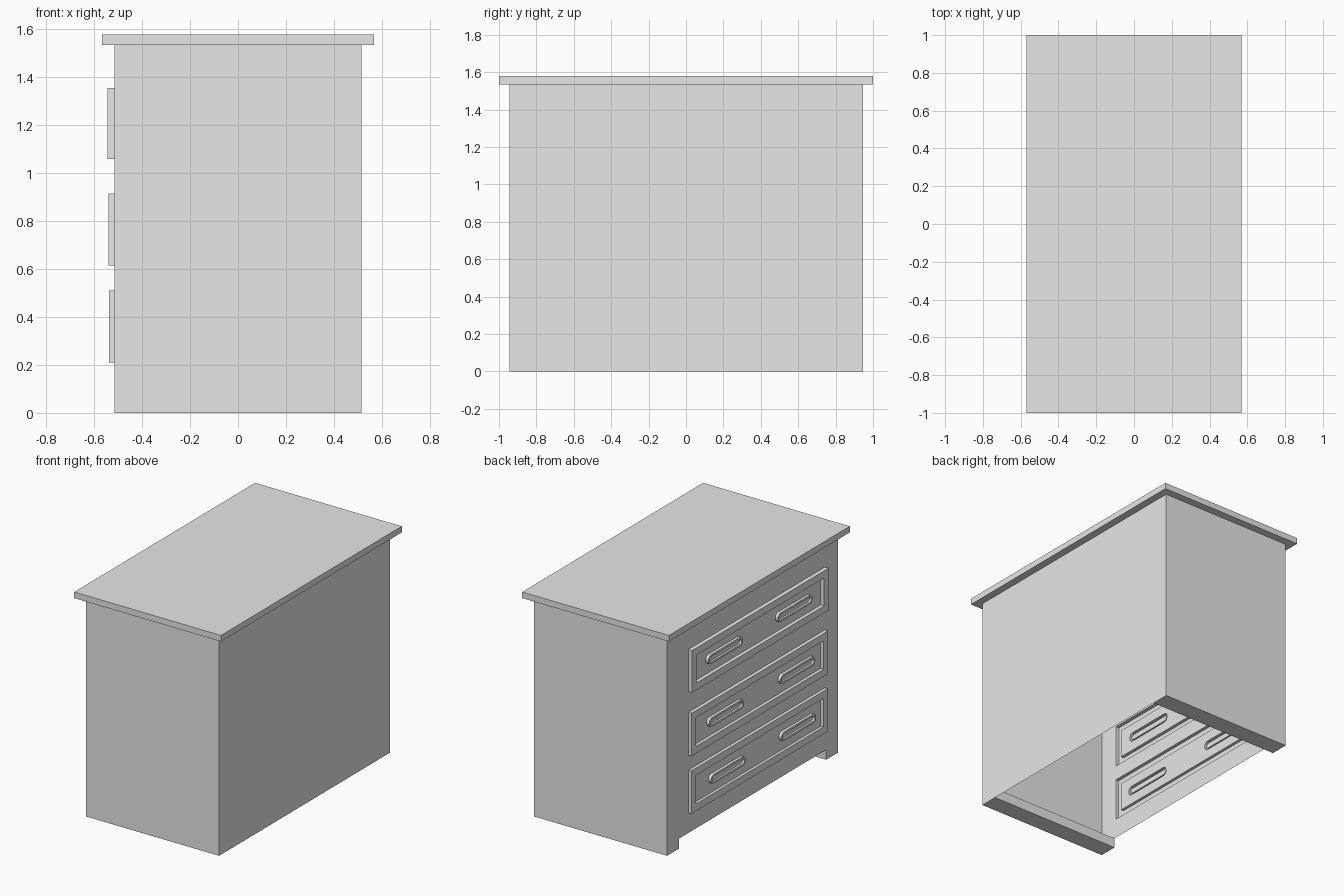
import bpy, bmesh, math
from mathutils import Vector

cube = bpy.data.objects.get("Cube")
if cube:
    bpy.data.objects.remove(cube, do_unlink=True)

grey = bpy.data.materials.new("plain_grey")
grey.use_nodes = True
grey.diffuse_color = (0.8, 0.8, 0.8, 1)
grey.node_tree.nodes["Principled BSDF"].inputs["Base Color"].default_value = (0.8, 0.8, 0.8, 1)

X, Y, Z = Vector((1, 0, 0)), Vector((0, 1, 0)), Vector((0, 0, 1))
HX, HY, TOP = 0.515, 0.945, 1.535          # cabinet half depth, half width, height
LEG_W, LEG_H = 0.13, 0.07
D_MIN, D_MAX = -0.80, 0.71                 # drawer ends along y


def finish(name, bm):
    bmesh.ops.remove_doubles(bm, verts=bm.verts[:], dist=0.0001)
    mesh = bpy.data.meshes.new(name)
    bm.to_mesh(mesh)
    bm.free()
    mesh.materials.append(grey)
    obj = bpy.data.objects.new(name, mesh)
    bpy.context.collection.objects.link(obj)
    return obj


def rect(bm, corner, u, v):
    """One quad from a corner and two sides; it faces along u x v."""
    c = Vector(corner)
    return bm.faces.new([bm.verts.new(p) for p in (c, c + u, c + u + v, c + v)])


def push(bm, face, distance):
    """Extrude a face along x, leaving its old place open."""
    new = bmesh.ops.extrude_discrete_faces(bm, faces=[face])["faces"][0]
    bmesh.ops.translate(bm, verts=new.verts[:], vec=X * distance)
    return new


def inset(bm, face, width):
    bmesh.ops.inset_region(bm, faces=[face], thickness=width,
                           use_boundary=True, use_even_offset=True)
    return face


def panel(bm, y0, y1, z0, z1, x=-HX):
    """Upright quad facing -x."""
    return rect(bm, (x, y1, z0), -Y * (y1 - y0), Z * (z1 - z0))


# Drawers: bottom, top, x of the frame front, handle centres
drawers = {
    "top_drawer": (1.06, 1.355, -0.545, (0.33, -0.44)),
    "middle_drawer": (0.615, 0.915, -0.541, (0.32, -0.47)),
    "bottom_drawer": (0.21, 0.51, -0.538, (0.30, -0.48)),
}

# Cabinet shell: thin walls, open underneath
bm = bmesh.new()
rect(bm, (HX, -HY, 0), Y * 2 * HY, Z * TOP)
rect(bm, (-HX, -HY, 0), X * 2 * HX, Z * TOP)
rect(bm, (HX, HY, 0), -X * 2 * HX, Z * TOP)
# Drawer side of the shell, with an opening behind each drawer
panel(bm, -HY, D_MIN, LEG_H, TOP)
panel(bm, D_MAX, HY, LEG_H, TOP)
z = LEG_H
for low, high, _, _ in sorted(drawers.values()):
    panel(bm, D_MIN, D_MAX, z, low)
    z = high
panel(bm, D_MIN, D_MAX, z, TOP)
# Foot rails along both ends
for s in (-1, 1):
    inner = HY - LEG_W
    y0, y1 = sorted((s * inner, s * HY))
    panel(bm, y0, y1, 0, LEG_H)
    rect(bm, (-HX, y0, 0), Y * LEG_W, X * 2 * HX)
    rect(bm, (-s * HX, s * inner, 0), X * s * 2 * HX, Z * LEG_H)
finish("cabinet_shell", bm)

# Table top
bm = bmesh.new()
bmesh.ops.create_cube(bm, size=1)
for v in bm.verts:
    v.co = (v.co.x * 1.136, v.co.y * 2, 1.5565 + v.co.z * 0.043)
finish("table_top", bm)


def handle_outline(bm, y, z, x, length=0.385, radius=0.032, steps=8):
    """Rounded slot facing -x."""
    pts = []
    for i in range(2 * steps + 2):
        side = 1 if i <= steps else -1
        k = i if side == 1 else i - 1
        a = -math.pi / 2 + math.pi * k / steps
        du = side * (length / 2 - radius) + radius * math.cos(a)
        pts.append(bm.verts.new((x, y - du, z + radius * math.sin(a))))
    return bm.faces.new(pts)


# Drawer fronts: raised frame, recessed board, hollow raised handles
FLOOR = -HX - 0.003
for name, (low, high, front, handles) in drawers.items():
    bm = bmesh.new()
    face = push(bm, panel(bm, D_MIN, D_MAX, low, high), front + HX)
    board = push(bm, inset(bm, face, 0.05), FLOOR - front)
    edges = board.edges[:]
    bmesh.ops.delete(bm, geom=[board], context="FACES_ONLY")
    slots = [handle_outline(bm, y, (low + high) / 2, FLOOR) for y in handles]
    for slot in slots:
        edges += slot.edges[:]
    fill = bmesh.ops.triangle_fill(bm, edges=edges, use_beauty=True, normal=-X)
    for f in fill["geom"]:
        if isinstance(f, bmesh.types.BMFace):
            f.normal_update()
            if f.normal.x > 0:
                f.normal_flip()
    for slot in slots:
        rim = push(bm, slot, -0.02)
        push(bm, inset(bm, rim, 0.014), 0.014)
    obj = finish(name, bm)
    bpy.ops.object.select_all(action="DESELECT")
    obj.select_set(True)
    bpy.context.view_layer.objects.active = obj
    bpy.ops.object.shade_smooth_by_angle(angle=math.radians(30))
